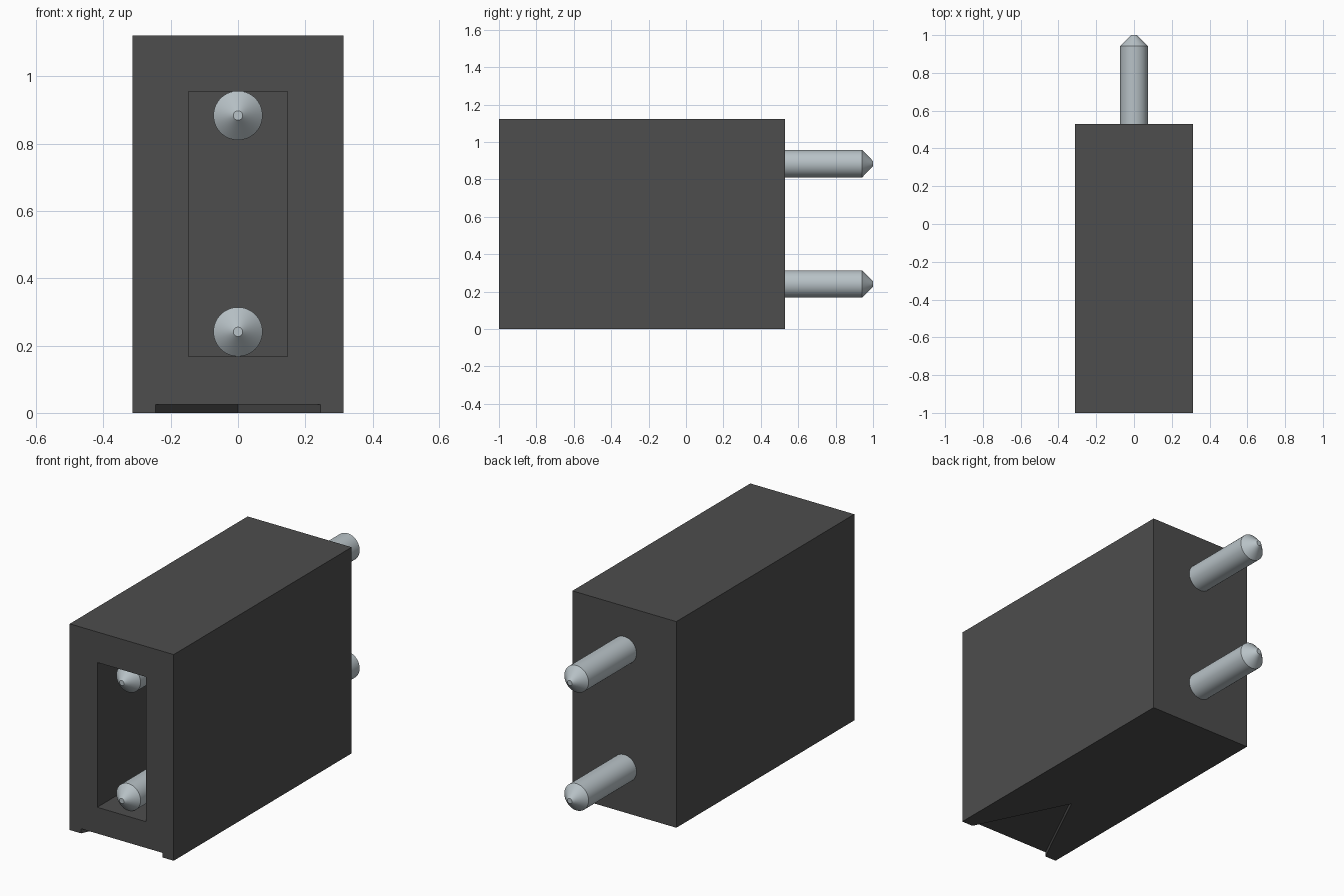
import bpy, bmesh, math
from mathutils import Matrix

if "Cube" in bpy.data.objects:
    bpy.data.objects.remove(bpy.data.objects["Cube"], do_unlink=True)


def material(name, rgb, metallic=0.0):
    m = bpy.data.materials.new(name)
    m.use_nodes = True
    m.diffuse_color = (*rgb, 1)
    bsdf = m.node_tree.nodes["Principled BSDF"]
    bsdf.inputs["Base Color"].default_value = (*rgb, 1)
    bsdf.inputs["Roughness"].default_value = 0.5
    return m


dark_plastic = material("dark grey plastic", (0.074, 0.074, 0.074))
pin_metal = material("pale steel", (0.48, 0.54, 0.57))


def add_object(name, bm, mat):
    bmesh.ops.recalc_face_normals(bm, faces=bm.faces)
    mesh = bpy.data.meshes.new(name)
    bm.to_mesh(mesh)
    bm.free()
    mesh.materials.append(mat)
    obj = bpy.data.objects.new(name, mesh)
    bpy.context.collection.objects.link(obj)
    return obj


def prism(name, outline, z0, z1, mat):
    """Extrude an xy outline from z0 up to z1."""
    bm = bmesh.new()
    face = bm.faces.new([bm.verts.new((x, y, z0)) for x, y in outline])
    up = bmesh.ops.extrude_face_region(bm, geom=[face])
    verts = [v for v in up["geom"] if isinstance(v, bmesh.types.BMVert)]
    bmesh.ops.translate(bm, vec=(0, 0, z1 - z0), verts=verts)
    return add_object(name, bm, mat)


def rectangle(half, y0, y1):
    return [(-half, y0), (half, y0), (half, y1), (-half, y1)]


def cut(target, cutter):
    cutter.hide_render = True
    mod = target.modifiers.new("cut", "BOOLEAN")
    mod.operation = "DIFFERENCE"
    mod.solver = "EXACT"
    mod.object = cutter
    bpy.context.view_layer.objects.active = target
    bpy.ops.object.modifier_apply(modifier=mod.name)
    bpy.data.objects.remove(cutter, do_unlink=True)


# Housing block with a deep front socket and a shallow pointed notch underneath
housing = prism("housing", rectangle(0.313, -1.0, 0.53), 0.0, 1.122, dark_plastic)
cut(housing, prism("socket_cutter", rectangle(0.147, -1.1, 0.2), 0.168, 0.956, dark_plastic))
slope = 0.245 / 0.5
notch = [(-0.245 - 0.1 * slope, -1.1), (0.245 + 0.1 * slope, -1.1), (0, -0.5)]
cut(housing, prism("notch_cutter", notch, -0.1, 0.025, dark_plastic))


# Contact pins: round bars with blunt conical points at both ends
def pin(name, z, segments=64):
    profile = [(-1.0, 0.014), (-0.942, 0.073), (0.942, 0.073), (1.0, 0.014)]
    bm = bmesh.new()
    rings = []
    for y, r in profile:
        rings.append([bm.verts.new((r * math.cos(a), y, z + r * math.sin(a)))
                      for a in (2 * math.pi * i / segments for i in range(segments))])
    for a, b in zip(rings, rings[1:]):
        for i in range(segments):
            j = (i + 1) % segments
            bm.faces.new((a[i], a[j], b[j], b[i]))
    bm.faces.new(rings[0])
    bm.faces.new(rings[-1])
    obj = add_object(name, bm, pin_metal)
    bpy.ops.object.select_all(action="DESELECT")
    obj.select_set(True)
    bpy.context.view_layer.objects.active = obj
    bpy.ops.object.shade_smooth_by_angle(angle=math.radians(30))


for name, z in (("lower_pin", 0.241), ("upper_pin", 0.884)):
    pin(name, z)
